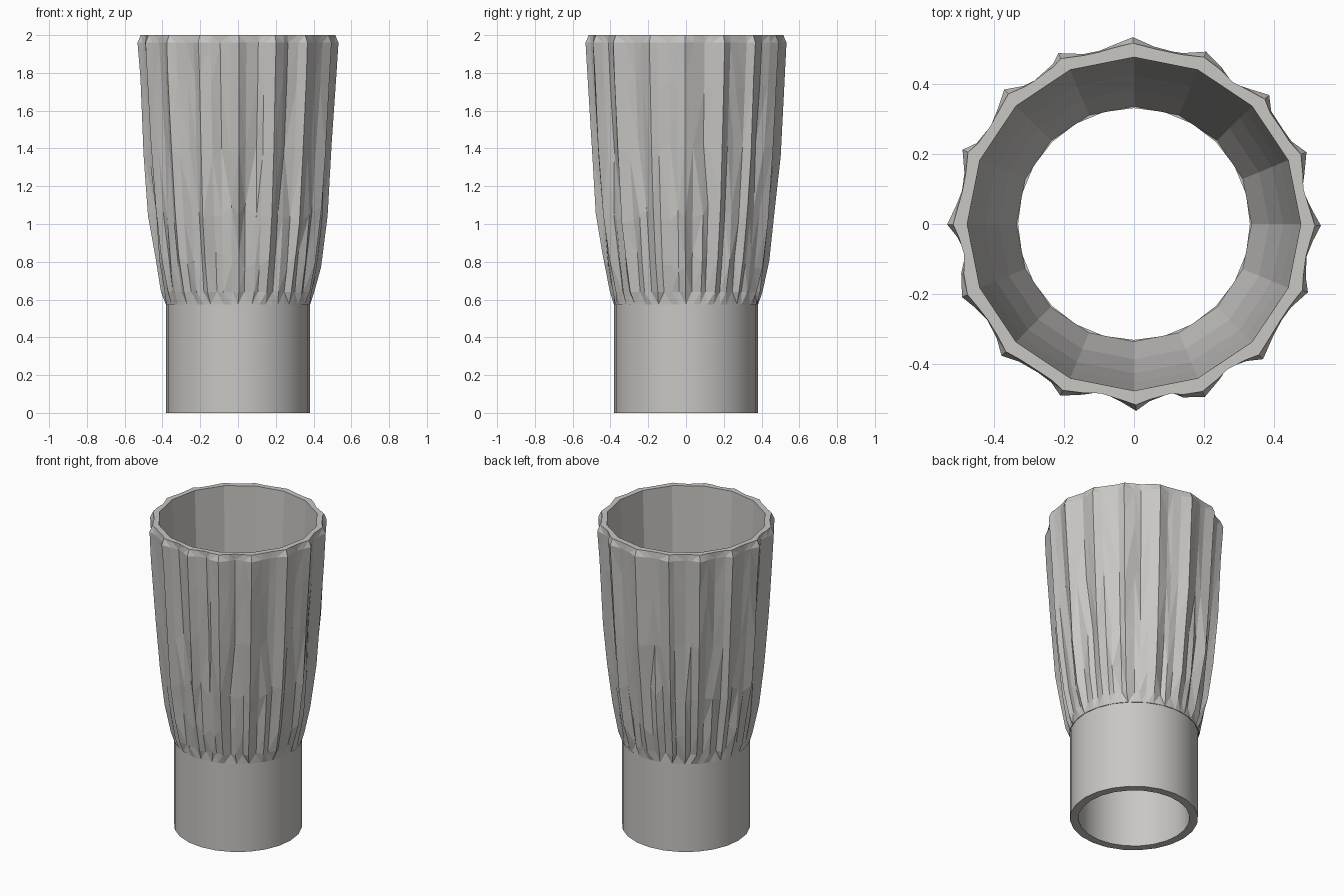
import bpy, bmesh, math, random

if "Cube" in bpy.data.objects:
    bpy.data.objects.remove(bpy.data.objects["Cube"])

random.seed(7)
FOLDS = 16            # main pleats round the sleeve
N = FOLDS * 4         # columns: ridge, flank, valley, flank
CUFF_TOP = 0.575

mat = bpy.data.materials.new("light grey")
mat.diffuse_color = (0.58, 0.57, 0.55, 1)
mat.use_nodes = True
mat.node_tree.nodes["Principled BSDF"].inputs["Base Color"].default_value = mat.diffuse_color


def make_object(name, rings, closed):
    """Skin a list of point rings into a mesh; closed joins last ring to first."""
    bm = bmesh.new()
    vs = [[bm.verts.new(p) for p in ring] for ring in rings]
    n = len(vs[0])
    for i in range(len(vs) if closed else len(vs) - 1):
        a, b = vs[i], vs[(i + 1) % len(vs)]
        for j in range(n):
            k = (j + 1) % n
            bm.faces.new((a[j], a[k], b[k], b[j]))
    bmesh.ops.recalc_face_normals(bm, faces=bm.faces)
    me = bpy.data.meshes.new(name)
    bm.to_mesh(me)
    bm.free()
    me.materials.append(mat)
    ob = bpy.data.objects.new(name, me)
    bpy.context.collection.objects.link(ob)
    return ob


def polar(r, a, z):
    return (r * math.cos(a), r * math.sin(a), z)


# Cuff: plain smooth tube
SIDES = 24
cuff_profile = [(0.38, 0), (0.38, CUFF_TOP), (0.33, CUFF_TOP), (0.33, 0)]
cuff = make_object("cuff", [[polar(r, math.tau * j / SIDES, z) for j in range(SIDES)]
                            for r, z in cuff_profile], True)
bpy.context.view_layer.objects.active = cuff
cuff.select_set(True)
bpy.ops.object.shade_smooth_by_angle(angle=math.radians(35))

# Sleeve outside: (height, ridge radius, pleat depth)
outer = [(CUFF_TOP, 0.382, 0.0), (0.64, 0.405, 0.022), (0.8, 0.442, 0.038),
         (1.05, 0.474, 0.042), (1.4, 0.500, 0.042), (1.75, 0.520, 0.040),
         (1.96, 0.532, 0.038), (2.0, 0.515, 0.020)]
low, high = (0, 0.9, 0.3, 0.9), (0, 0.65, 1.0, 0.65)   # double folds low, single high
turn = [random.uniform(-0.025, 0.025) for _ in range(N)]
bias = [random.uniform(0.75, 1.2) for _ in range(N)]
rings = []
for z, r, depth in outer:
    t = min(1, max(0, (z - 0.6) / 0.8))
    ring = []
    for j in range(N):
        fold = low[j % 4] * (1 - t) + high[j % 4] * t
        wob = random.uniform(-0.004, 0.004) if 0.6 < z < 1.9 else 0
        lift = random.uniform(-0.05, 0.05) if 0.7 < z < 1.9 else 0
        a = math.tau * j / N + turn[j] * (1 if depth else 0)
        ring.append(polar(r - depth * fold * bias[j] + wob, a, z + lift))
    rings.append(ring)

# Sleeve inside: plain sixteen-sided taper
for z, r in [(2.0, 0.475), (1.4, 0.452), (1.0, 0.425), (0.75, 0.385), (CUFF_TOP, 0.335)]:
    ring = []
    for j in range(N):
        off = ((j % 4) / 4) * math.tau / FOLDS - math.pi / FOLDS
        ring.append(polar(r * math.cos(math.pi / FOLDS) / math.cos(off), math.tau * j / N, z))
    rings.append(ring)

# Flat, irregular triangles give the crumpled cloth look
sleeve = make_object("pleated_sleeve", rings, True)
bm = bmesh.new()
bm.from_mesh(sleeve.data)
bmesh.ops.triangulate(bm, faces=bm.faces, quad_method='SHORT_EDGE')
bm.to_mesh(sleeve.data)
bm.free()
